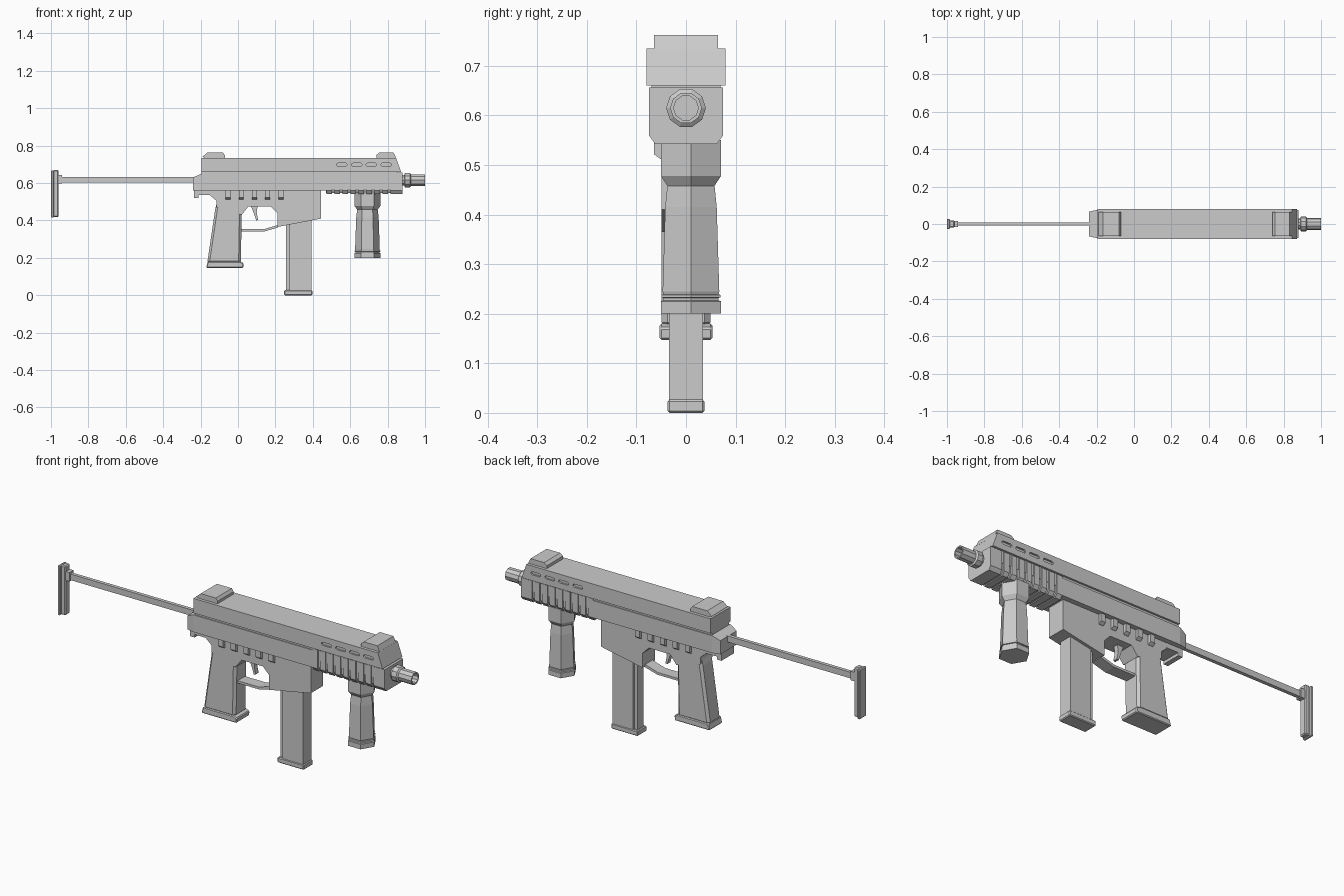
import bpy, bmesh, math
from mathutils import Vector

if "Cube" in bpy.data.objects:
    bpy.data.objects.remove(bpy.data.objects["Cube"])


def finish(name, bm, bevel=0):
    bmesh.ops.recalc_face_normals(bm, faces=bm.faces)
    mesh = bpy.data.meshes.new(name)
    bm.to_mesh(mesh)
    bm.free()
    ob = bpy.data.objects.new(name, mesh)
    bpy.context.collection.objects.link(ob)
    if bevel:
        m = ob.modifiers.new("chamfer", 'BEVEL')
        m.width, m.segments, m.limit_method = bevel, 1, 'ANGLE'
    return ob


def add_loft(bm, rings):
    """Skin a list of equal point rings and cap both ends."""
    vs = [[bm.verts.new(p) for p in r] for r in rings]
    n = len(vs[0])
    for a, b in zip(vs, vs[1:]):
        for i in range(n):
            bm.faces.new((a[i], a[(i + 1) % n], b[(i + 1) % n], b[i]))
    bm.faces.new(vs[0])
    bm.faces.new(vs[-1])


def add_prism(bm, pts, hw, yc=0):
    """Side profile (x, z) extruded to +-hw in y; hw may be one value per point."""
    ws = hw if isinstance(hw, list) else [hw] * len(pts)
    add_loft(bm, [[(x, yc + s * w, z) for (x, z), w in zip(pts, ws)] for s in (-1, 1)])


def prism(name, pts, hw, bevel=0):
    bm = bmesh.new()
    add_prism(bm, pts, hw)
    return finish(name, bm, bevel)


def rect(x0, x1, z0, z1):
    return [(x0, z0), (x1, z0), (x1, z1), (x0, z1)]


def lathe(name, origin, axis, profile, n):
    """Low-poly turned part from (radius, distance along axis) pairs."""
    bm = bmesh.new()
    rings = []
    for r, t in profile:
        ring = []
        for i in range(n):
            a = 2 * math.pi * i / n
            c, s = r * math.cos(a), r * math.sin(a)
            ring.append(Vector(origin) + Vector((c, s, t) if axis == 'z' else (t, c, s)))
        rings.append(ring)
    add_loft(bm, rings)
    return finish(name, bm)


def sections(name, xs, section):
    """Cross-section (y, z) run between pairs of x values."""
    bm = bmesh.new()
    for x0, x1 in xs:
        add_loft(bm, [[(x, y, z) for y, z in section] for x in (x0, x1)])
    return finish(name, bm)


# Upper cover with sloped nose, and recessed core between the halves
cover = prism("upper_cover", [(-.195, .66), (.872, .66), (.845, .735), (-.195, .735)], .08)
prism("core", [(-.195, .6), (.85, .6), (.85, .67), (-.195, .67)], .07)

# Shallow rounded vents on both sides of the cover
bm = bmesh.new()
for x in (.555, .635, .713, .792):
    pts = []
    for end, start in ((1, -90), (-1, 90)):
        for k in range(4):
            a = math.radians(start + 60 * k)
            pts.append((x + end * .021 + .008 * math.cos(a), .698 + .008 * math.sin(a)))
    for side in (-1, 1):
        add_prism(bm, pts, .01, side * .081)
cutter = finish("vent_cutter", bm)
cutter.hide_render = True
cutter.hide_viewport = True
m = cover.modifiers.new("vents", 'BOOLEAN')
m.object, m.operation, m.solver = cutter, 'DIFFERENCE', 'EXACT'

# Sights
prism("rear_sight", [(-.17, .73), (-.07, .73), (-.07, .748), (-.08, .762), (-.165, .762), (-.19, .74)], .065)
prism("front_sight", [(.74, .73), (.847, .73), (.832, .762), (.755, .762), (.74, .75)], .065)

# Lower receiver with tapered tail
prism("lower_receiver", rect(-.2, .475, .56, .648), .075)
prism("receiver_tail", [(-.24, .56), (-.24, .63), (-.2, .648), (-.2, .56)], [.066, .066, .075, .075])
prism("rear_loop", rect(-.235, -.21, .52, .56), .05)
prism("rear_plate", rect(-.235, -.14, .535, .565), .05)

# Frame, magazine well and grip
prism("frame", [(-.15, .56), (-.15, .535), (-.115, .505), (-.115, .47), (.02, .43), (.055, .475),
                (.175, .475), (.21, .44), (.21, .365), (.445, .41), (.445, .56)], .049)
prism("grip", [(-.11, .51), (-.122, .46), (-.165, .17), (.015, .17), (.02, .44), (.03, .51)], .049, .012)
prism("grip_base", [(-.17, .147), (.028, .147), (.03, .172), (.01, .18), (-.162, .18)], .053, .004)

# Side tabs below the receiver
bm = bmesh.new()
for i in range(5):
    x = -.053 + .0705 * i
    for s in (-1, 1):
        add_loft(bm, [[(px, s * y, z) for y, z in ((.04, .57), (.065, .57), (.065, .522), (.05, .511), (.04, .511))]
                      for px in (x - .013, x + .013)])
finish("side_tabs", bm)

# Trigger and guard
prism("trigger", [(.068, .48), (.105, .48), (.1, .44), (.108, .402), (.097, .4), (.086, .435)], .012)
prism("trigger_guard", [(.01, .341), (.14, .341), (.215, .362), (.215, .376), (.137, .353), (.01, .353)], .03)

# Magazine with a narrower back spine
prism("magazine", rect(.275, .392, .02, .4), .034)
prism("magazine_spine", rect(.257, .28, .02, .39), .024)
prism("magazine_base", rect(.247, .397, 0, .027), .037, .004)

# Ribbed handguard
sections("handguard_core", [(.47, .865)], [(-.067, .655), (-.067, .566), (-.056, .547),
                                           (.056, .547), (.067, .566), (.067, .655)])
ribs = [(.472 + .043 * i, .502 + .043 * i) for i in range(9)]
ribs[-1] = (.816, .88)
sections("handguard_ribs", ribs, [(-.075, .656), (-.075, .56), (-.062, .542),
                                  (.062, .542), (.075, .56), (.075, .656)])

# Hollow ten-sided barrel
lathe("barrel", (0, 0, .615), 'x', [(.03, .86), (.03, .89), (.04, .892), (.04, .92), (.032, .926),
                                    (.032, 1), (.025, 1), (.025, .93)], 10)

# Six-sided foregrip
lathe("foregrip", (.692, .01, 0), 'z', [(.07, .2), (.07, .225), (.064, .227), (.064, .232), (.069, .233),
                                        (.069, .238), (.064, .239), (.066, .245), (.06, .415),
                                        (.055, .458), (.07, .478), (.07, .55)], 6)

# Stock rod, collar and butt plate
prism("stock_rod", rect(-.95, -.235, .602, .633), .009)
prism("stock_collar", rect(-.968, -.94, .597, .643), .016)
prism("butt_plate", rect(-1, -.985, .415, .668), .028, .004)
prism("butt_pad", rect(-.988, -.96, .418, .67), .019, .005)
